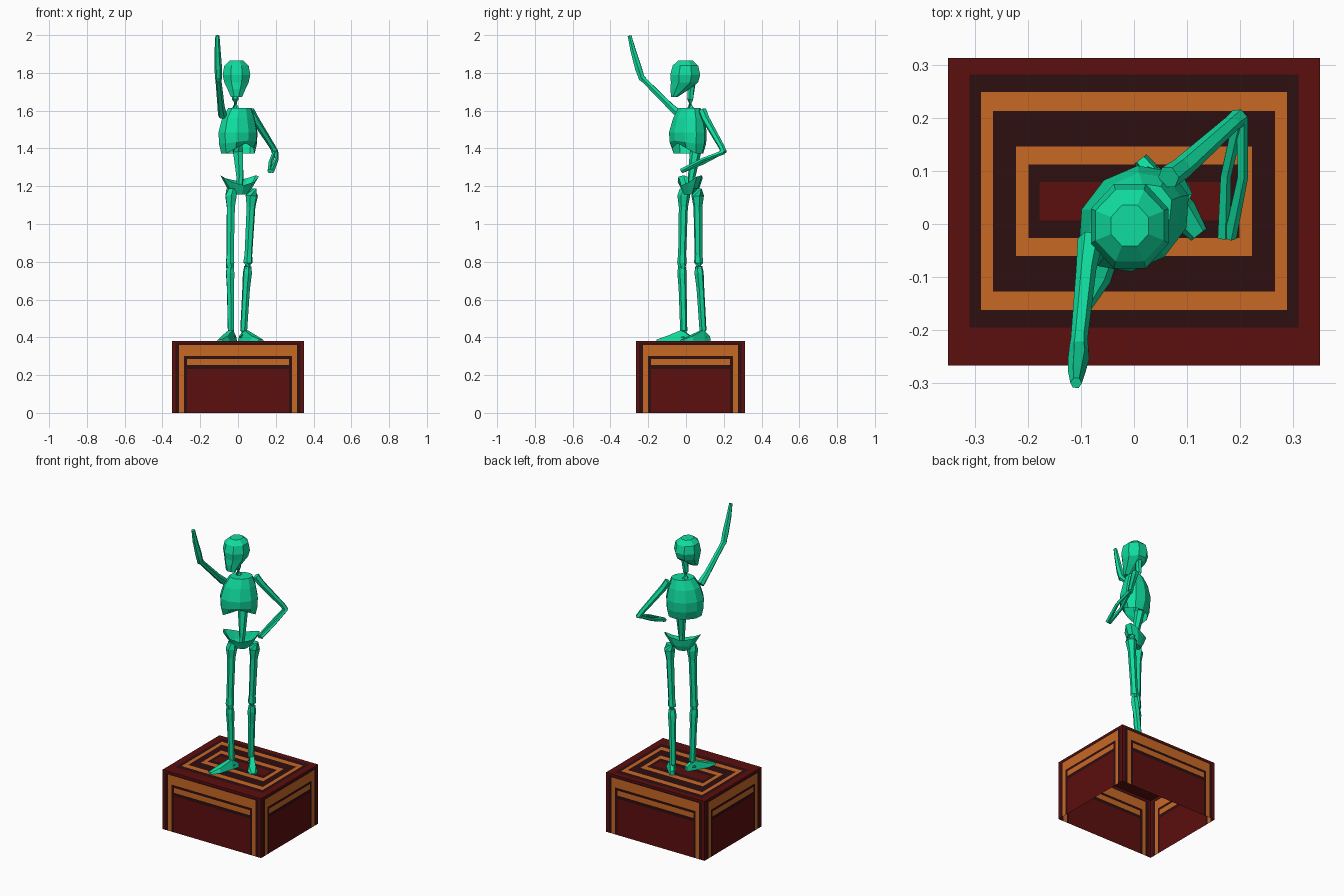
import bpy, math
from mathutils import Vector

if "Cube" in bpy.data.objects:
    bpy.data.objects.remove(bpy.data.objects["Cube"])


def material(name, rgb):
    m = bpy.data.materials.new(name)
    m.diffuse_color = (*rgb, 1)
    m.use_nodes = True
    m.node_tree.nodes["Principled BSDF"].inputs["Base Color"].default_value = m.diffuse_color
    return m


RED, DARK, ORANGE = 0, 1, 2
box_mats = [material("dark red", (0.107, 0.0044, 0.0044)),
            material("brown black", (0.027, 0.0044, 0.0052)),
            material("orange", (0.578, 0.138, 0.018))]
green = material("green", (0.0052, 0.73, 0.352))


def make(name, verts, faces, mats):
    me = bpy.data.meshes.new(name)
    me.from_pydata([tuple(v) for v in verts], [], faces)
    for m in mats:
        me.materials.append(m)
    ob = bpy.data.objects.new(name, me)
    bpy.context.collection.objects.link(ob)
    return ob


def panel(name, rects, place):
    """Flat sheet cut along rectangles (u0, u1, v0, v1, colour); later ones paint over."""
    us = sorted({round(u, 4) for r in rects for u in r[:2]})
    vs = sorted({round(v, 4) for r in rects for v in r[2:4]})
    verts = [place(u, v) for v in vs for u in us]
    n, faces, cols = len(us), [], []
    for j in range(len(vs) - 1):
        for i in range(n - 1):
            a = j * n + i
            faces.append((a, a + 1, a + 1 + n, a + n))
            cu, cv = (us[i] + us[i + 1]) / 2, (vs[j] + vs[j + 1]) / 2
            cols.append([r[4] for r in rects if r[0] < cu < r[1] and r[2] < cv < r[3]][-1])
    ob = make(name, verts, faces, box_mats)
    for p, c in zip(ob.data.polygons, cols):
        p.material_index = c


def loft(name, rings, cap_start=True, cap_end=True):
    """Skin between rings that run counter-clockwise around the loft direction."""
    n = len(rings[0])
    faces = [(k * n + i, k * n + (i + 1) % n, (k + 1) * n + (i + 1) % n, (k + 1) * n + i)
             for k in range(len(rings) - 1) for i in range(n)]
    if cap_start:
        faces.append(tuple(reversed(range(n))))
    if cap_end:
        faces.append(tuple(range((len(rings) - 1) * n, len(rings) * n)))
    return make(name, [v for r in rings for v in r], faces, [green])


def bone(name, path, sides=6):
    """Tube through (x, y, z, radius) points."""
    pts = [Vector(p[:3]) for p in path]
    rings = []
    for i, p in enumerate(pts):
        d = pts[min(i + 1, len(pts) - 1)] - pts[max(i - 1, 0)]
        q = d.to_track_quat('Z', 'Y')
        r = path[i][3]
        rings.append([p + q @ Vector((r * math.cos(t), r * math.sin(t), 0))
                      for t in (math.tau * k / sides for k in range(sides))])
    return loft(name, rings)


def oval(cx, cy, z, a, b, turn=0, n=10, lift=None):
    """Horizontal oval; lift(t) raises each corner, front is t = -90 degrees."""
    ring = []
    for k in range(n):
        t = math.tau * (k + 0.5) / n
        x, y = a * math.cos(t), b * math.sin(t)
        ring.append((cx + x * math.cos(turn) - y * math.sin(turn),
                     cy + x * math.sin(turn) + y * math.cos(turn),
                     z + (lift(t) if lift else 0)))
    return ring


# --- pedestal: open underneath, striped walls and top ---
H, Y0, Y1, TOP = 0.35, -0.266, 0.312, 0.381


def wall_rects(c, h):
    return [(c - w, c + w, z0, z1, col) for w, z0, z1, col in (
        (h, 0, TOP, RED), (h - 0.018, 0, 0.37, DARK), (h - 0.038, 0, 0.36, ORANGE),
        (h - 0.064, 0, 0.302, DARK), (h - 0.08, 0.254, 0.286, ORANGE),
        (h - 0.08, 0, 0.233, RED))]


YC, YH = (Y0 + Y1) / 2, (Y1 - Y0) / 2
panel("pedestal_front", wall_rects(0, H), lambda u, v: (u, Y0, v))
panel("pedestal_back", wall_rects(0, H), lambda u, v: (-u, Y1, v))
panel("pedestal_right", wall_rects(YC, YH), lambda u, v: (H, u, v))
panel("pedestal_left", wall_rects(-YC, YH), lambda u, v: (-H, -u, v))
top_rects = [(-H, H, Y0, Y1, RED)]
for hx, hy, col in ((0.31, 0.238, DARK), (0.288, 0.205, ORANGE), (0.265, 0.17, DARK),
                    (0.222, 0.103, ORANGE), (0.199, 0.069, DARK), (0.178, 0.036, RED)):
    top_rects.append((-hx, hx, 0.043 - hy, 0.043 + hy, col))
panel("pedestal_top", top_rects, lambda u, v: (u, v, TOP))

# --- skull, from chin to crown ---
loft("skull", [oval(-0.008, cy, z, a, b, n=8) for z, cy, a, b in (
    (1.672, -0.062, 0.032, 0.018), (1.715, -0.032, 0.052, 0.055),
    (1.75, -0.008, 0.07, 0.078), (1.79, -0.004, 0.079, 0.086),
    (1.838, -0.003, 0.07, 0.073), (1.865, -0.003, 0.038, 0.042))])

# --- spine and neck ---
bone("spine", [(0.01, 0.025, 1.17, 0.016), (0.01, 0.03, 1.25, 0.02), (0.0, 0.05, 1.38, 0.03),
               (-0.005, 0.055, 1.48, 0.03), (-0.012, 0.022, 1.61, 0.022),
               (-0.015, 0.022, 1.66, 0.018), (-0.012, 0.03, 1.74, 0.02)])

# --- rib cage, turned, with an arch at the lower front ---
TURN = math.radians(38)
arch = lambda t: 0.055 * max(0, -math.sin(t)) ** 3
loft("rib_cage", [
    oval(0.0, 0.01, 1.372, 0.1, 0.07, TURN, lift=arch),
    oval(0.0, 0.01, 1.425, 0.112, 0.088, TURN, lift=lambda t: arch(t) * 0.3),
    oval(0.0, 0.01, 1.485, 0.114, 0.092, TURN),
    oval(0.002, 0.014, 1.56, 0.096, 0.075, TURN),
    oval(0.01, 0.018, 1.615, 0.068, 0.052, TURN)], cap_start=False)

# --- pelvis: open bowl rising to two side tips ---
HIP = math.radians(27)
loft("pelvis", [
    oval(0.008, 0.022, 1.155, 0.04, 0.028, HIP, n=10),
    oval(0.008, 0.022, 1.19, 0.07, 0.042, HIP, n=10),
    oval(0.008, 0.022, 1.205, 0.112, 0.05, HIP, n=10,
         lift=lambda t: 0.05 * math.cos(t) ** 2 + 0.025 * max(0, math.sin(t)))],
    cap_end=False)

# --- legs: hip, knee and ankle positions ---
legs = {"right": ((-0.037, -0.012), (-0.042, -0.022), (-0.037, -0.012)),
        "left": ((0.073, 0.062), (0.052, 0.067), (0.03, 0.09))}
for side, (hip, knee, ankle) in legs.items():
    mix = lambda a, b, t: (a[0] + (b[0] - a[0]) * t, a[1] + (b[1] - a[1]) * t)
    bone(side + "_thigh", [(*knee, 0.765, 0.02), (*knee, 0.795, 0.025),
                           (*mix(knee, hip, 0.15), 0.84, 0.021),
                           (*mix(knee, hip, 0.8), 1.09, 0.024),
                           (*hip, 1.15, 0.034), (*hip, 1.187, 0.024)])
    bone(side + "_shin", [(*ankle, 0.40, 0.024), (*ankle, 0.435, 0.019),
                          (*mix(ankle, knee, 0.6), 0.66, 0.021),
                          (*mix(ankle, knee, 0.9), 0.74, 0.025), (*knee, 0.775, 0.02)])

# --- feet: wedges from heel to toe ---
for side, heel, toe in (("right", (-0.018, 0.025), (-0.095, -0.15)),
                        ("left", (0.012, 0.122), (0.122, -0.02))):
    h, t = Vector((*heel, TOP)), Vector((*toe, TOP))
    across = (t - h).normalized().cross(Vector((0, 0, 1)))
    rings = []
    for f, w, up in ((0, 0.014, 0.025), (0.25, 0.02, 0.058), (0.7, 0.03, 0.025), (1, 0.018, 0.008)):
        c, z = h.lerp(t, f), Vector((0, 0, up))
        rings.append([c - across * w, c + across * w,
                      c + across * w * 0.6 + z, c - across * w * 0.6 + z])
    loft(side + "_foot", [list(reversed(r)) for r in rings])

# --- raised arm ---
bone("raised_upper_arm", [(-0.082, -0.03, 1.575, 0.024), (-0.09, -0.085, 1.625, 0.019),
                          (-0.103, -0.215, 1.755, 0.016), (-0.104, -0.24, 1.78, 0.019)])
bone("raised_forearm", [(-0.104, -0.232, 1.765, 0.018), (-0.104, -0.252, 1.825, 0.02),
                        (-0.108, -0.28, 1.92, 0.016), (-0.109, -0.299, 1.997, 0.011)])

# --- bent arm with two separate forearm bones ---
bone("bent_upper_arm", [(0.065, 0.088, 1.6, 0.022), (0.09, 0.105, 1.555, 0.021),
                        (0.185, 0.19, 1.405, 0.016), (0.197, 0.2, 1.378, 0.018)])
bone("bent_inner_forearm", [(0.197, 0.2, 1.385, 0.012), (0.172, 0.09, 1.325, 0.011),
                            (0.168, -0.025, 1.28, 0.013)], 5)
bone("bent_outer_forearm", [(0.203, 0.2, 1.38, 0.012), (0.204, 0.09, 1.34, 0.011),
                            (0.18, -0.025, 1.28, 0.013)], 5)
